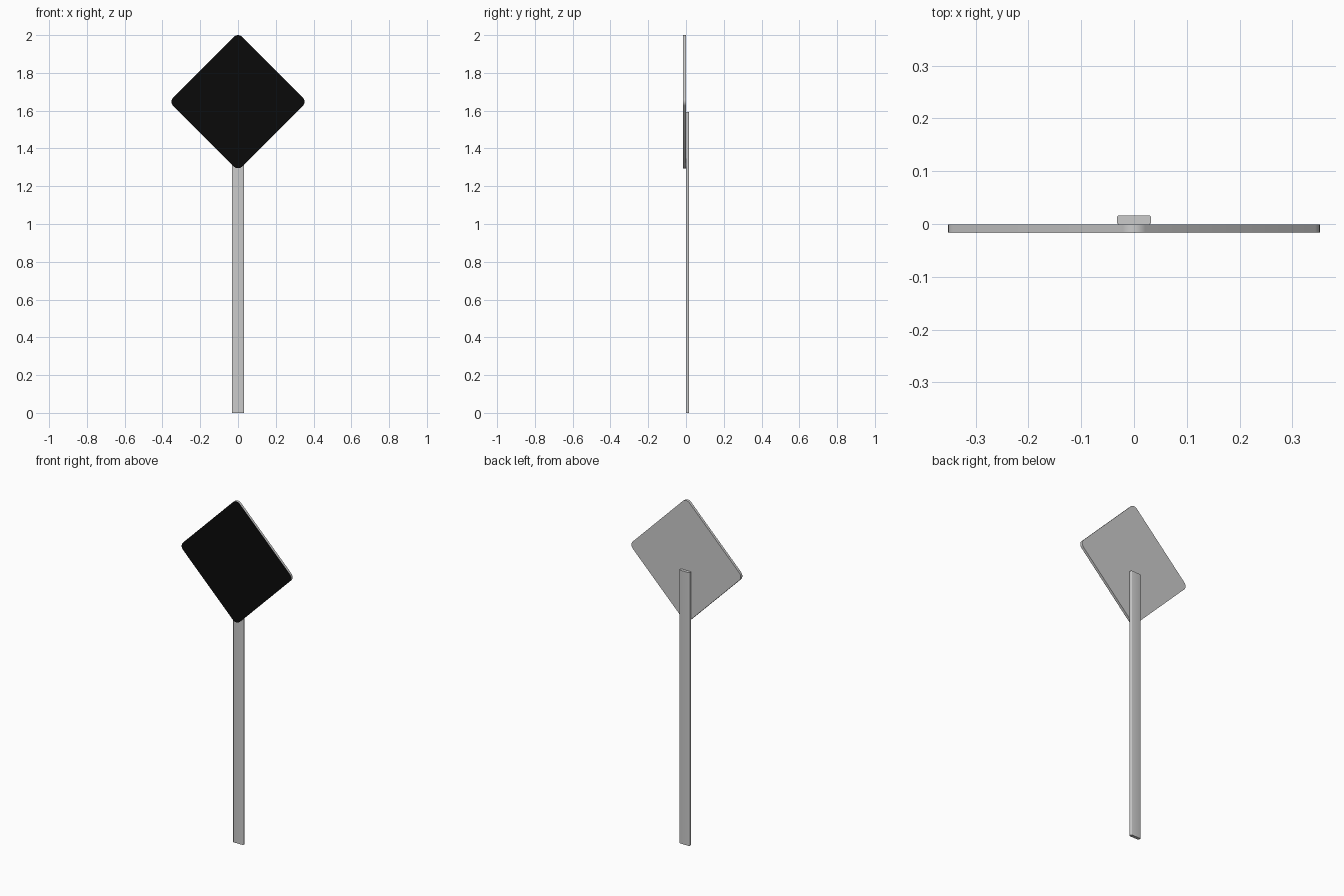
import bpy, bmesh, math

if "Cube" in bpy.data.objects:
    bpy.data.objects.remove(bpy.data.objects["Cube"])


def rounded_rect(w, h, r, seg):
    """Outline points of a rounded rectangle centred on the origin."""
    pts = []
    for i, (sx, sy) in enumerate([(1, 1), (-1, 1), (-1, -1), (1, -1)]):
        for k in range(seg + 1):
            a = math.pi / 2 * (i + k / seg)
            pts.append((sx * (w / 2 - r) + r * math.cos(a),
                        sy * (h / 2 - r) + r * math.sin(a)))
    return pts


def prism(name, base, direction):
    """Extrude a closed outline of 3D points along a direction."""
    bm = bmesh.new()
    face = bm.faces.new([bm.verts.new(p) for p in base])
    res = bmesh.ops.extrude_face_region(bm, geom=[face], use_keep_orig=True)
    verts = [g for g in res["geom"] if isinstance(g, bmesh.types.BMVert)]
    bmesh.ops.translate(bm, verts=verts, vec=direction)
    bmesh.ops.recalc_face_normals(bm, faces=bm.faces[:])
    mesh = bpy.data.meshes.new(name)
    bm.to_mesh(mesh)
    bm.free()
    obj = bpy.data.objects.new(name, mesh)
    bpy.context.collection.objects.link(obj)
    bpy.context.view_layer.objects.active = obj
    obj.select_set(True)
    bpy.ops.object.shade_smooth_by_angle(angle=math.radians(35))
    obj.select_set(False)
    return obj


FRONT, BACK, POST_BACK = -0.016, -0.001, 0.0165
RADIUS = 0.03
CENTRE_Z, HALF_DIAGONAL = 1.6475, 0.3525
# side length so the rounded tips reach the half diagonal
SIDE = (HALF_DIAGONAL + RADIUS * (math.sqrt(2) - 1)) * math.sqrt(2)
C = math.sqrt(0.5)


def diamond(y):
    return [((u - v) * C, y, CENTRE_Z + (u + v) * C)
            for u, v in rounded_rect(SIDE, SIDE, RADIUS, 6)]


# Grey sign plate and its black front face
prism("sign_plate", diamond(FRONT + 0.0005), (0, BACK - FRONT - 0.0005, 0))
face = prism("sign_face", diamond(FRONT), (0, 0.0005, 0))
black = bpy.data.materials.new("black_face")
black.diffuse_color = (0.003, 0.003, 0.003, 1)
black.use_nodes = True
black.node_tree.nodes["Principled BSDF"].inputs["Base Color"].default_value = black.diffuse_color
face.data.materials.append(black)

# Flat post with rounded edges behind the plate
mid = (BACK + POST_BACK) / 2
outline = [(x, mid + y, 0)
           for x, y in rounded_rect(0.065, POST_BACK - BACK, 0.005, 4)]
prism("post", outline, (0, 0, 1.593))
